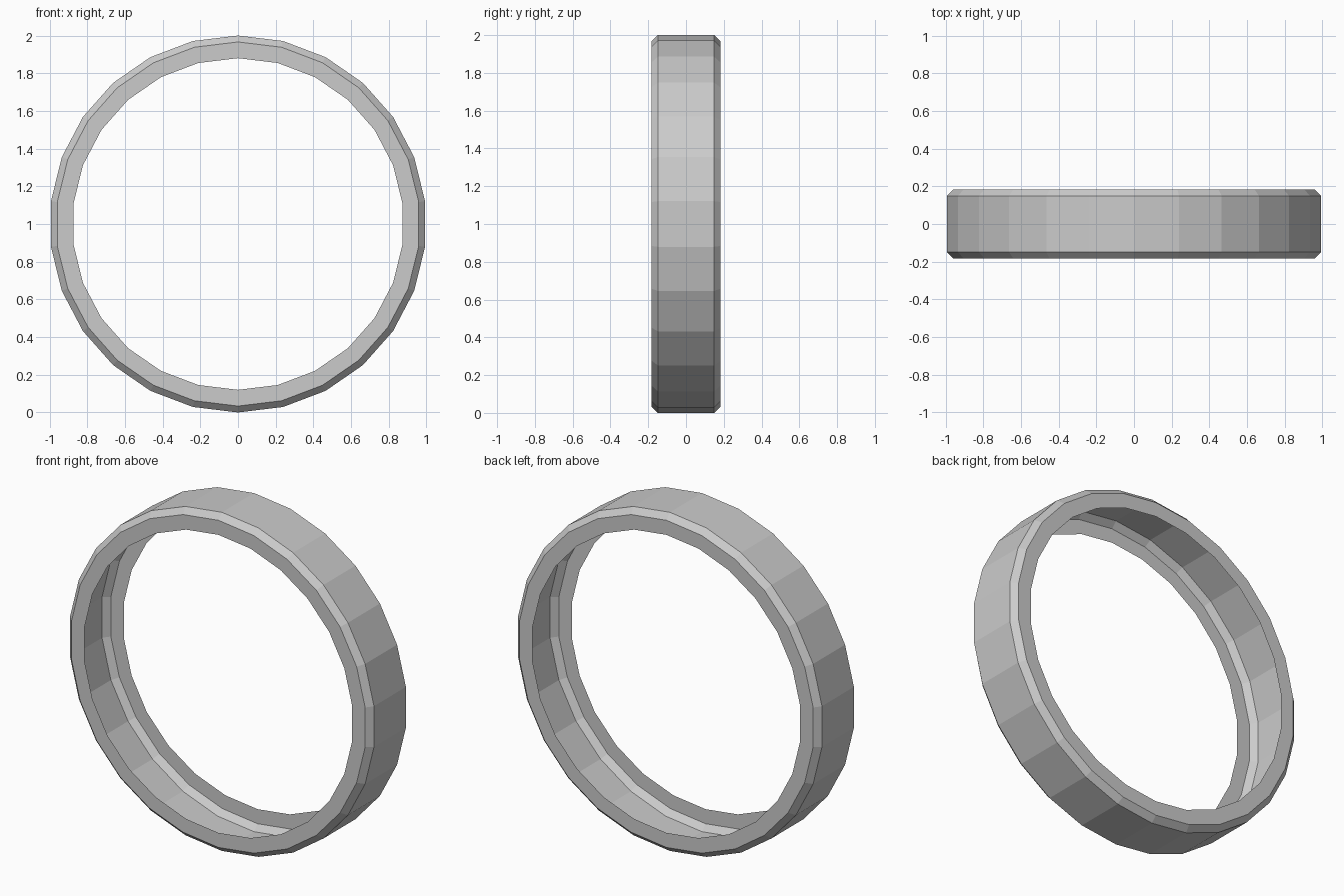
import bpy, bmesh
from math import sin, cos, tau

if "Cube" in bpy.data.objects:
    bpy.data.objects.remove(bpy.data.objects["Cube"])

SIDES = 26
# Open C-shaped cross-section of the hollow tyre: (radius, y)
half = [(0.88, -0.183), (0.966, -0.183), (1.0, -0.149)]
profile = half + [(r, -y) for r, y in reversed(half)]

# Sweep the cross-section round the y axis
bm = bmesh.new()
rings = []
for i in range(SIDES):
    a = tau * i / SIDES
    rings.append([bm.verts.new((r * sin(a), y, 1 + r * cos(a))) for r, y in profile])
for i in range(SIDES):
    p, q = rings[i], rings[(i + 1) % SIDES]
    for j in range(len(profile) - 1):
        bm.faces.new((p[j], p[j + 1], q[j + 1], q[j]))

# Make the tread face outwards
bm.normal_update()
tread = max(bm.faces, key=lambda f: f.calc_center_median().z)
if tread.normal.z < 0:
    bmesh.ops.reverse_faces(bm, faces=bm.faces[:])

mesh = bpy.data.meshes.new("tyre")
bm.to_mesh(mesh)
bm.free()
tyre = bpy.data.objects.new("tyre", mesh)
bpy.context.collection.objects.link(tyre)
